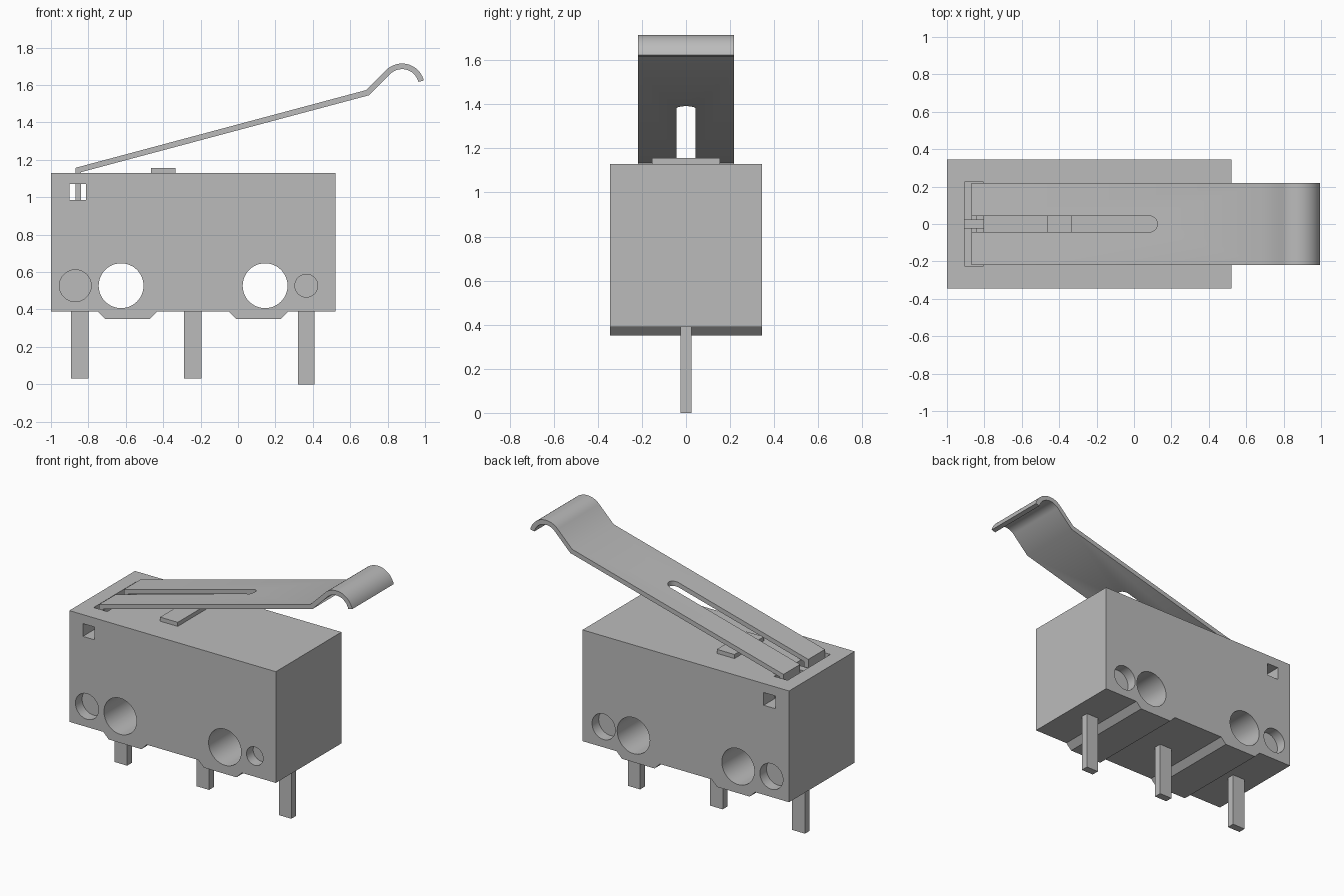
import bpy
import bmesh
from math import sin, cos, radians, pi

cube = bpy.data.objects.get("Cube")
if cube:
    bpy.data.objects.remove(cube, do_unlink=True)

grey = bpy.data.materials.new("light_grey")
grey.use_nodes = True
colour = (0.5, 0.5, 0.5, 1)
grey.diffuse_color = colour
grey.node_tree.nodes["Principled BSDF"].inputs["Base Color"].default_value = colour


def prism(name, points, low, high, axis="y"):
    """Extrude an outline: (x, z) along y, or (x, y) along z."""
    bm = bmesh.new()
    place = (lambda p: (p[0], low, p[1])) if axis == "y" else (lambda p: (p[0], p[1], low))
    face = bm.faces.new([bm.verts.new(place(p)) for p in points])
    moved = bmesh.ops.extrude_face_region(bm, geom=[face])["geom"]
    step = (0, high - low, 0) if axis == "y" else (0, 0, high - low)
    bmesh.ops.translate(bm, vec=step, verts=[v for v in moved if isinstance(v, bmesh.types.BMVert)])
    bmesh.ops.recalc_face_normals(bm, faces=bm.faces)
    mesh = bpy.data.meshes.new(name)
    bm.to_mesh(mesh)
    bm.free()
    mesh.materials.append(grey)
    obj = bpy.data.objects.new(name, mesh)
    bpy.context.collection.objects.link(obj)
    return obj


def box(name, x0, x1, y0, y1, z0, z1):
    return prism(name, [(x0, z0), (x1, z0), (x1, z1), (x0, z1)], y0, y1)


def arc(cx, cy, r, start, end, steps):
    angles = [radians(start + (end - start) * i / steps) for i in range(steps + 1)]
    return [(cx + r * cos(a), cy + r * sin(a)) for a in angles]


def hole(x, r, y0, y1):
    return prism("hole_cutter", arc(x, 0.527, r, 0, 360, 48)[:-1], y0, y1)


def activate(obj):
    bpy.ops.object.select_all(action="DESELECT")
    obj.select_set(True)
    bpy.context.view_layer.objects.active = obj


def cut(obj, cutters):
    activate(obj)
    for cutter in cutters:
        cutter.hide_render = True
        mod = obj.modifiers.new("cut", "BOOLEAN")
        mod.operation = "DIFFERENCE"
        mod.solver = "EXACT"
        mod.object = cutter
        bpy.ops.object.modifier_apply(modifier=mod.name)
        bpy.data.objects.remove(cutter, do_unlink=True)


def smooth(obj):
    activate(obj)
    bpy.ops.object.shade_smooth_by_angle(angle=radians(30))


# Housing with two shallow feet along its underside
half = 0.345
base, foot, top = 0.39, 0.35, 1.13
outline = [(-1, top), (-1, base)]
for x in (-0.75, -0.05):
    outline += [(x, base), (x + 0.04, foot), (x + 0.28, foot), (x + 0.32, base)]
outline += [(0.52, base), (0.52, top)]
housing = prism("housing", outline, -half, half)

# Mounting holes, blind holes, side window and lever pocket
depth = half - 0.07
cut(housing, [
    hole(-0.625, 0.12, -1, 1),
    hole(0.145, 0.12, -1, 1),
    hole(-0.87, 0.085, -1, -depth),
    hole(0.365, 0.061, -1, -depth),
    hole(-0.87, 0.085, depth, 1),
    hole(0.365, 0.085, depth, 1),
    box("window_cutter", -0.9, -0.813, -1, 1, 0.985, 1.07),
    box("pocket_cutter", -0.905, -0.805, -0.225, 0.225, 0.985, 1.3),
])
smooth(housing)

# Small bridge across the pocket, between the lever legs
box("pocket_bridge", -0.907, -0.803, -0.025, 0.025, 1.07, 1.11)

# Bent lever: tab in the pocket, sloped blade and curled tip
centre = (0.877, 1.595)
profile = [(-0.87, 0.985), (-0.87, 1.157), (0.685, 1.573)]
profile += arc(*centre, 0.12, 135, 14, 20)
profile += arc(*centre, 0.09, 14, 135, 20)
profile += [(0.699, 1.545), (-0.84, 1.134), (-0.84, 0.985)]
lever = prism("lever", profile, -0.218, 0.218)

# Long round-ended slot in the lever
slot = [(-0.95, 0.043)] + arc(0.082, 0, 0.043, 90, -90, 16) + [(-0.95, -0.043)]
cut(lever, [prism("slot_cutter", slot, 1.06, 1.6, "z")])
smooth(lever)

# Plunger under the lever
box("plunger", -0.465, -0.335, -0.155, 0.155, 1.1, 1.157)

# Terminals
for name, x0, x1, z in (("left", -0.893, -0.798, 0.03),
                        ("middle", -0.288, -0.195, 0.03),
                        ("right", 0.32, 0.41, 0)):
    box(name + "_terminal", x0, x1, -0.025, 0.025, z, 0.42)
